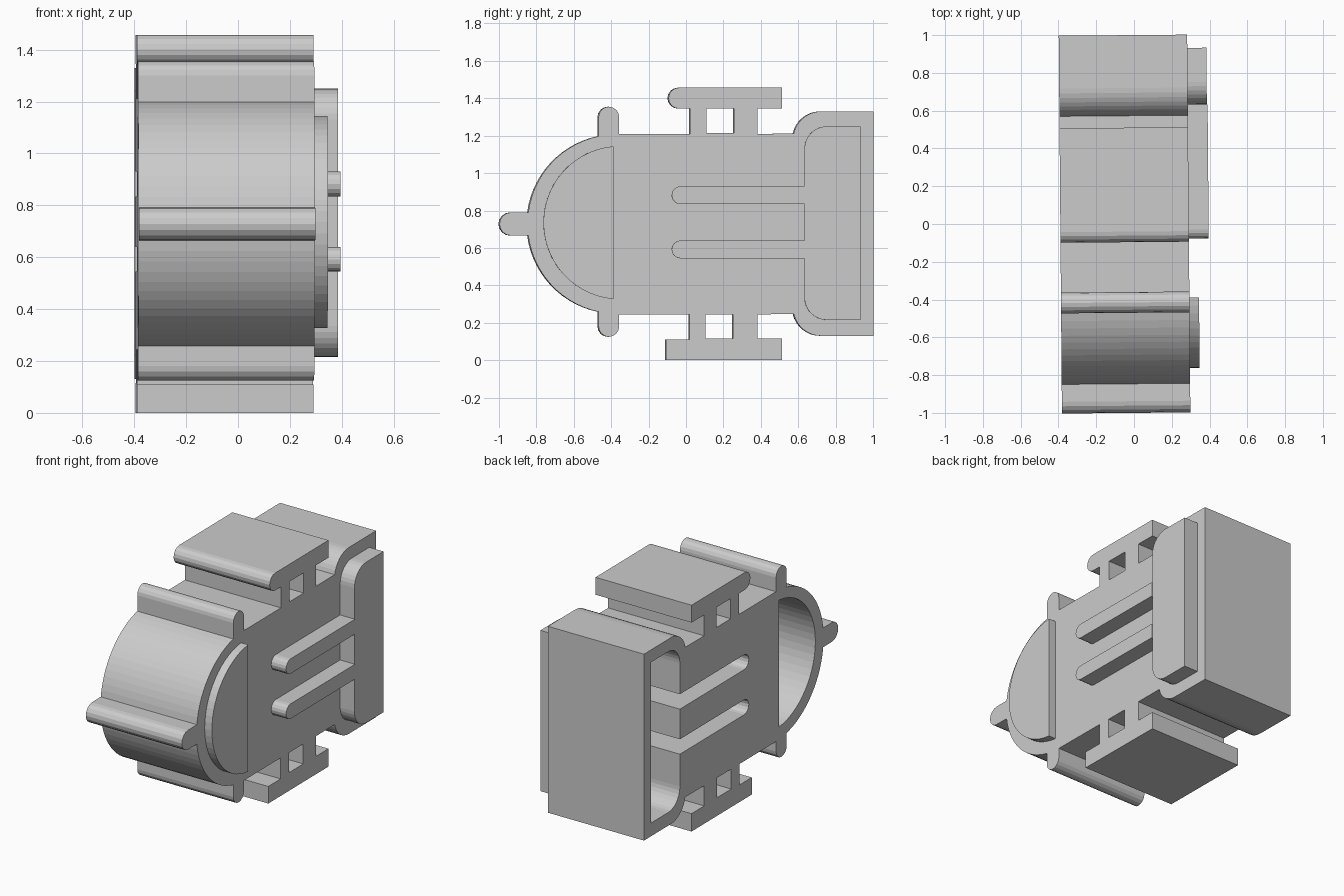
import bpy, bmesh
from math import cos, sin, radians
from mathutils import Matrix

if "Cube" in bpy.data.objects:
    bpy.data.objects.remove(bpy.data.objects["Cube"])

# Profiles are drawn in (y, z) and extruded along x; the whole model is turned very slightly about z
YZ_TO_WORLD = Matrix(((0, 0, 1, 0), (1, 0, 0, 0), (0, 1, 0, 0), (0, 0, 0, 1)))
TURN = Matrix.Rotation(0.0085, 4, 'Z')


def arc(cy, cz, r, a0, a1, n=8):
    angles = [radians(a0 + (a1 - a0) * i / n) for i in range(n + 1)]
    return [(cy + r * cos(a), cz + r * sin(a)) for a in angles]


def rect(y0, y1, z0, z1):
    return [(y0, z0), (y1, z0), (y1, z1), (y0, z1)]


def extrude_profile(name, loops, x0, x1):
    """Filled 2D outline (first loop) with holes (other loops), extruded from x0 to x1."""
    curve = bpy.data.curves.new(name, 'CURVE')
    curve.dimensions = '2D'
    curve.fill_mode = 'BOTH'
    curve.extrude = (x1 - x0) / 2
    for pts in loops:
        s = curve.splines.new('POLY')
        s.points.add(len(pts) - 1)
        for p, (y, z) in zip(s.points, pts):
            p.co = (y, z, 0, 1)
        s.use_cyclic_u = True
    tmp = bpy.data.objects.new(name + "_outline", curve)
    bpy.context.collection.objects.link(tmp)
    deps = bpy.context.evaluated_depsgraph_get()
    mesh = bpy.data.meshes.new_from_object(tmp.evaluated_get(deps))
    bpy.data.objects.remove(tmp)
    bpy.data.curves.remove(curve)
    mesh.name = name
    mesh.transform(TURN @ Matrix.Translation(((x0 + x1) / 2, 0, 0)) @ YZ_TO_WORLD)
    bm = bmesh.new()
    bm.from_mesh(mesh)
    bmesh.ops.remove_doubles(bm, verts=bm.verts, dist=1e-4)
    bmesh.ops.recalc_face_normals(bm, faces=bm.faces)
    for f in bm.faces:
        f.smooth = False
    bm.to_mesh(mesh)
    bm.free()
    obj = bpy.data.objects.new(name, mesh)
    bpy.context.collection.objects.link(obj)
    return obj


# Outer outline, clockwise from the left nub
outline = (
    arc(-0.938, 0.728, 0.062, 270, 90)                                   # nose nub
    + arc(-0.37, 0.728, 0.48, 172.5, 102, 14)                            # upper dome
    + arc(-0.415, 1.30, 0.055, 180, 0)                                   # top nub
    + [(-0.36, 1.21), (0.02, 1.21), (0.02, 1.345)]
    + arc(-0.04, 1.401, 0.056, 270, 90)                                  # top clip
    + [(0.51, 1.457), (0.51, 1.345), (0.38, 1.345), (0.38, 1.21)]
    + arc(0.72, 1.18, 0.15, 168, 90)                                     # tail box
    + [(1.0, 1.33), (1.0, 0.13)]
    + arc(0.72, 0.28, 0.15, 270, 193)
    + [(0.38, 0.245), (0.38, 0.115), (0.51, 0.115), (0.51, 0.0),         # bottom clip
       (-0.11, 0.0), (-0.11, 0.11), (0.017, 0.11), (0.017, 0.245), (-0.36, 0.245)]
    + arc(-0.415, 0.18, 0.055, 0, -180)                                  # bottom nub
    + arc(-0.37, 0.728, 0.48, 258, 187.5, 14)                            # lower dome
)

dome = arc(-0.355, 0.735, 0.41, 95, 265, 28)
tail_top = arc(0.75, 1.13, 0.12, 90, 180)
tail_bottom = arc(0.75, 0.335, 0.12, 180, 270)
tail = [(0.93, 0.215), (0.93, 1.25)] + tail_top + tail_bottom


def finger(zc):
    return [(0.63, zc + 0.048)] + arc(-0.032, zc, 0.048, 90, 270) + [(0.63, zc - 0.048)]


finger_heights = (0.882, 0.592)
# Tail pocket joined with the two slots
pocket = [(0.93, 0.215), (0.93, 1.25)] + tail_top
for zc in finger_heights:
    pocket += finger(zc)
pocket += tail_bottom

windows = [rect(0.107, 0.255, 1.215, 1.345), rect(0.102, 0.25, 0.117, 0.245)]

# Open-backed shell, closed on the right by raised covers
FACE = 0.29
extrude_profile("body_shell", [outline, dome, pocket] + windows, -0.39, FACE)
extrude_profile("dome_cover", [dome], FACE, 0.341)
extrude_profile("tail_cover", [tail], FACE, 0.391)
for i, zc in enumerate(finger_heights):
    extrude_profile(f"finger_cover_{i + 1}", [finger(zc)], FACE, 0.395)
